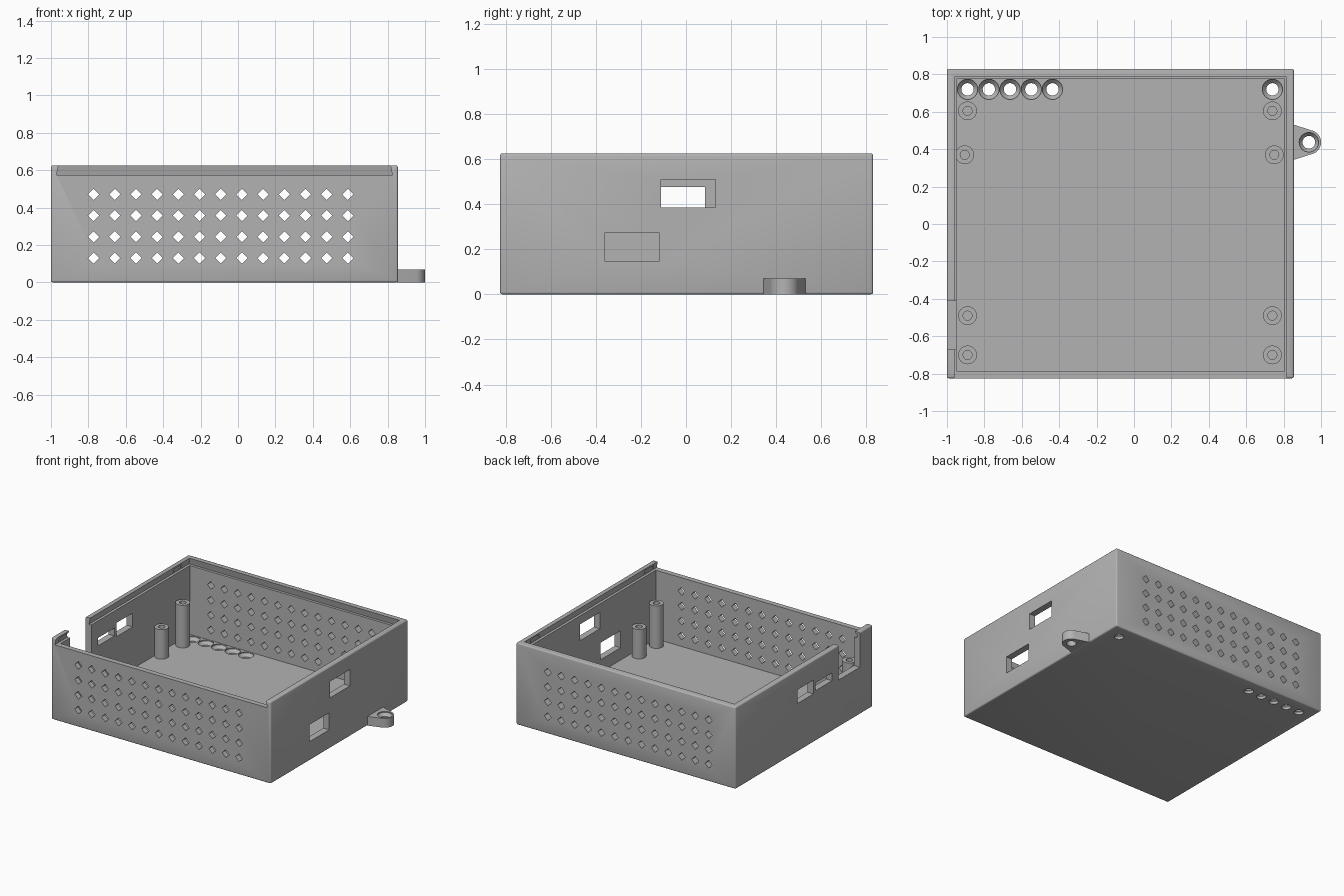
import bpy, bmesh, math
from mathutils import Vector

cube = bpy.data.objects.get("Cube")
if cube:
    bpy.data.objects.remove(cube, do_unlink=True)

grey = bpy.data.materials.new("plain_grey")
grey.use_nodes = True
grey.diffuse_color = (0.45, 0.45, 0.45, 1)
grey.node_tree.nodes["Principled BSDF"].inputs["Base Color"].default_value = (0.45, 0.45, 0.45, 1)


def make(name, bm):
    bmesh.ops.recalc_face_normals(bm, faces=bm.faces)
    mesh = bpy.data.meshes.new(name)
    bm.to_mesh(mesh)
    bm.free()
    mesh.materials.append(grey)
    ob = bpy.data.objects.new(name, mesh)
    bpy.context.collection.objects.link(ob)
    return ob


def add_prism(bm, low, high):
    """Closed solid between two matching rings of points."""
    a = [bm.verts.new(p) for p in low]
    b = [bm.verts.new(p) for p in high]
    n = len(a)
    bm.faces.new(a[::-1])
    bm.faces.new(b)
    for i in range(n):
        j = (i + 1) % n
        bm.faces.new((a[i], a[j], b[j], b[i]))


def add_box(bm, x0, x1, y0, y1, z0, z1):
    ring = [(x0, y0), (x1, y0), (x1, y1), (x0, y1)]
    add_prism(bm, [(x, y, z0) for x, y in ring], [(x, y, z1) for x, y in ring])


def add_lathe(bm, x, y, profile, n=32):
    """Revolve a closed (radius, height) loop; radius 0 is not used."""
    rings = [[bm.verts.new((x + r * math.cos(i * math.tau / n), y + r * math.sin(i * math.tau / n), z))
              for i in range(n)] for r, z in profile]
    for k in range(len(rings)):
        a, b = rings[k], rings[(k + 1) % len(rings)]
        for i in range(n):
            j = (i + 1) % n
            bm.faces.new((a[i], a[j], b[j], b[i]))


def add_screw_hole(bm, x, y, top, r, sink, depth):
    """Countersunk hole cutter: straight shaft, cone, open mouth."""
    n = 32
    levels = [(r, -0.1), (r, top - depth), (sink, top - 0.008), (sink, top + 0.02)]
    rings = [[bm.verts.new((x + q * math.cos(i * math.tau / n), y + q * math.sin(i * math.tau / n), z))
              for i in range(n)] for q, z in levels]
    bm.faces.new(rings[0][::-1])
    bm.faces.new(rings[-1])
    for a, b in zip(rings, rings[1:]):
        for i in range(n):
            j = (i + 1) % n
            bm.faces.new((a[i], a[j], b[j], b[i]))


def cut(ob, bm):
    cutter = make("cutter", bm)
    cutter.hide_render = True
    mod = ob.modifiers.new("cut", 'BOOLEAN')
    mod.operation = 'DIFFERENCE'
    mod.solver = 'EXACT'
    mod.object = cutter
    apply_mods(ob)
    bpy.data.objects.remove(cutter, do_unlink=True)


def apply_mods(ob):
    bpy.context.view_layer.update()
    graph = bpy.context.evaluated_depsgraph_get()
    mesh = bpy.data.meshes.new_from_object(ob.evaluated_get(graph))
    ob.modifiers.clear()
    ob.data = mesh


def smooth(ob):
    bpy.ops.object.select_all(action='DESELECT')
    ob.select_set(True)
    bpy.context.view_layer.objects.active = ob
    bpy.ops.object.shade_smooth_by_angle(angle=math.radians(35))


FLOOR, RIM, TOP = 0.05, 0.575, 0.625

# Outer block with softened edges
bm = bmesh.new()
add_box(bm, -1, 0.855, -0.825, 0.83, 0, TOP)
bmesh.ops.bevel(bm, geom=bm.edges[:], offset=0.01, segments=3, profile=0.5, affect='EDGES')
case = make("case_body", bm)

# Main cavity
bm = bmesh.new()
add_box(bm, -0.95, 0.805, -0.785, 0.775, FLOOR, 0.7)
cut(case, bm)

# Dovetail track for a sliding lid, open at the front
bm = bmesh.new()
add_prism(bm, [(-0.97, -1, RIM), (0.825, -1, RIM), (0.825, 0.795, RIM), (-0.97, 0.795, RIM)],
          [(-0.959, -1, 0.63), (0.814, -1, 0.63), (0.814, 0.784, 0.63), (-0.959, 0.784, 0.63)])
cut(case, bm)

# Lid catches in the track
bm = bmesh.new()
for x0, x1 in ((-0.976, -0.95), (0.805, 0.831)):
    for y0, y1 in ((0.6, 0.7), (-0.78, -0.67)):
        add_box(bm, x0, x1, y0, y1, RIM + 0.004, 0.61)
cut(case, bm)

# Diamond vents through front and back
bm = bmesh.new()
for col in range(13):
    for row in range(4):
        x, z, r = -0.772 + col * 0.1133, 0.13 + row * 0.1135, 0.03
        ring = [(x - r, z), (x, z - r), (x + r, z), (x, z + r)]
        add_prism(bm, [(u, -1, v) for u, v in ring], [(u, 1, v) for u, v in ring])
cut(case, bm)

# Side ports and the open notch
bm = bmesh.new()
add_box(bm, 0.75, 0.95, -0.11, 0.13, 0.385, 0.51)
add_box(bm, 0.75, 0.95, -0.36, -0.12, 0.145, 0.275)
add_box(bm, -1.1, -0.9, -0.11, 0.085, 0.37, 0.475)
add_box(bm, -1.1, -0.9, -0.335, -0.135, 0.385, 0.445)
add_box(bm, -1.1, -0.9, -0.67, -0.413, 0.36, 0.7)
cut(case, bm)

# Countersunk floor holes
bm = bmesh.new()
for x in (-0.89, -0.776, -0.663, -0.549, -0.436, 0.74):
    add_screw_hole(bm, x, 0.72, FLOOR, 0.033, 0.054, 0.03)
cut(case, bm)
smooth(case)

# Board standoffs, tall at the outer rows and short at the inner rows
spots = (("back_tall", 0.605, -0.89, 0.74, 0.375), ("back_short", 0.37, -0.905, 0.75, 0.275),
         ("front_short", -0.49, -0.89, 0.74, 0.275), ("front_tall", -0.70, -0.89, 0.74, 0.375))
for label, y, xr, xl, h in spots:
    for side, x in (("right", xr), ("left", xl)):
        bm = bmesh.new()
        add_lathe(bm, x, y, [(0.05, FLOOR - 0.01), (0.05, h), (0.024, h), (0.024, FLOOR - 0.01)])
        smooth(make(f"standoff_{label}_{side}", bm))

# Mounting lug: rounded tab tapering out from the wall
cx, cy, r = 0.935, 0.437, 0.065
outline = [(0.85, cy + 0.095), (0.85, cy - 0.095)]
for i in range(25):
    a = math.radians(-72 + 144 * i / 24)
    outline.append((cx + r * math.cos(a), cy + r * math.sin(a)))
bm = bmesh.new()
add_prism(bm, [(x, y, 0) for x, y in outline], [(x, y, 0.07) for x, y in outline])
lug = make("mounting_lug", bm)
bm = bmesh.new()
add_screw_hole(bm, cx, cy, 0.07, 0.034, 0.052, 0.03)
cut(lug, bm)
smooth(lug)
